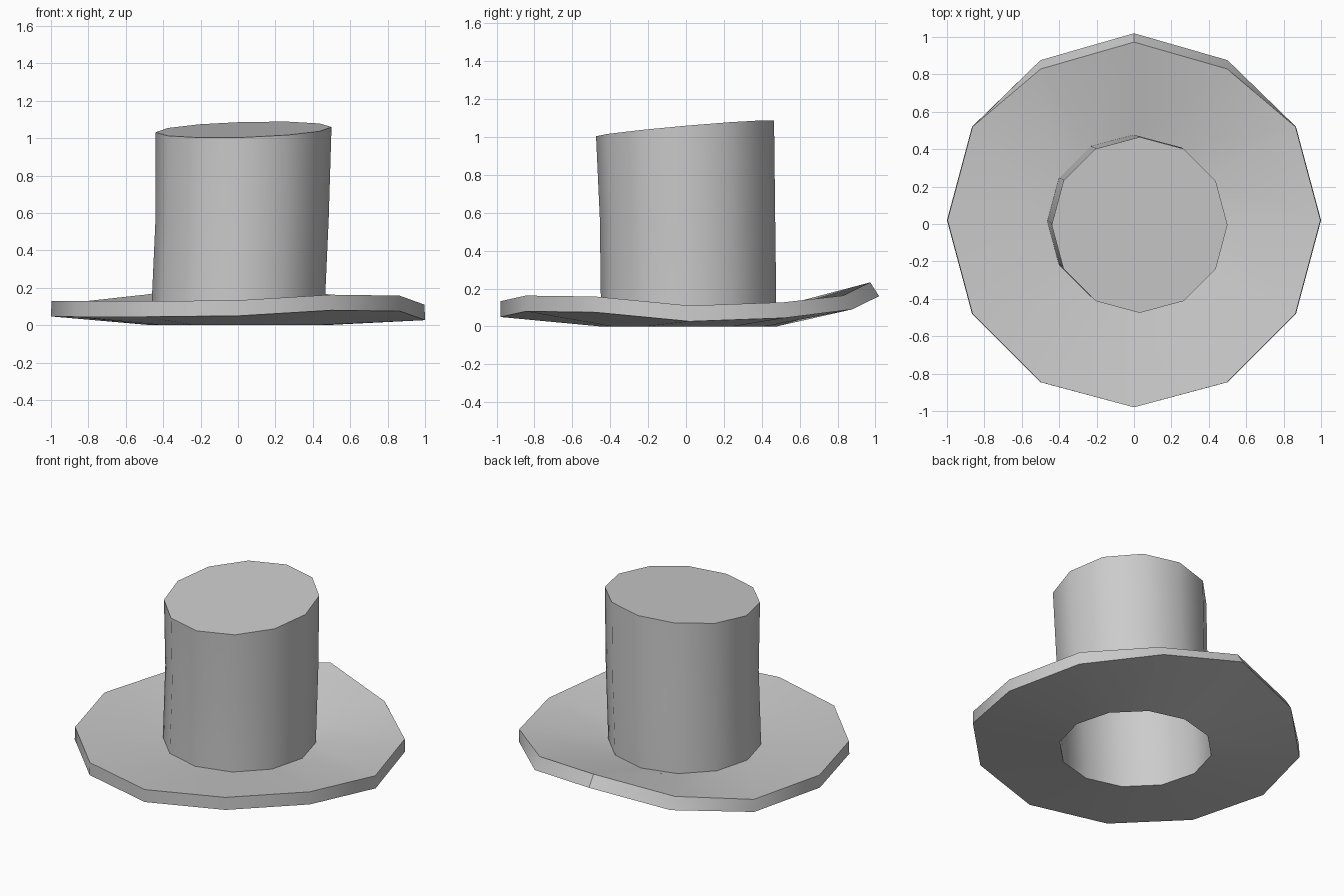
import bpy, bmesh, math

if "Cube" in bpy.data.objects:
    bpy.data.objects.remove(bpy.data.objects["Cube"])

N = 12


def ring(radius, cx, cy, height):
    """12-sided ring; height(x, y, index) gives z."""
    pts = []
    for i in range(N):
        a = i * math.tau / N
        x, y = cx + radius * math.cos(a), cy + radius * math.sin(a)
        pts.append((x, y, height(x, y, i)))
    return pts


def loft(name, rings, cap=False, closed=False):
    bm = bmesh.new()
    loops = [[bm.verts.new(p) for p in r] for r in rings]
    pairs = list(zip(loops, loops[1:]))
    if closed:
        bm.faces.new  # ring of strips stays open only at the inner wall
    for lo, hi in pairs:
        for i in range(N):
            j = (i + 1) % N
            bm.faces.new((lo[i], lo[j], hi[j], hi[i]))
    if cap:
        bm.faces.new(loops[-1])
    mesh = bpy.data.meshes.new(name)
    bm.to_mesh(mesh)
    bm.free()
    obj = bpy.data.objects.new(name, mesh)
    bpy.context.collection.objects.link(obj)
    bpy.ops.object.select_all(action='DESELECT')
    obj.select_set(True)
    bpy.context.view_layer.objects.active = obj
    bpy.ops.object.shade_smooth_by_angle(angle=math.radians(35))
    return obj


# Crown: open below, leaning slightly, with a tilted flat top
base_r, base_y = 0.463, 0.014
crown_rings = [
    ring(base_r, 0, base_y, lambda x, y, i: 0.0),
    ring(base_r, 0, base_y, lambda x, y, i: 0.085),
    ring(0.463, 0.022, 0.008, lambda x, y, i: 0.57),
    ring(0.47, 0.03, -0.005, lambda x, y, i: 1.045 + 0.088 * y + 0.03 * x),
]
loft("crown", crown_rings, cap=True)

# Brim: wavy thick ring, underside heights listed from +x counter-clockwise
wave = [0.027, 0.045, 0.09, 0.16, 0.09, 0.04, 0.047, 0.045, 0.045, 0.05, 0.08, 0.075]
under = ring(1.0, 0, 0.02, lambda x, y, i: wave[i])
under = [(x, y * 0.98 if y > 0.95 else y, z) for x, y, z in under]
under = [(x, y + (0.02 if i == 3 else -0.01 if i in (2, 4) else 0), z)
         for i, (x, y, z) in enumerate(under)]
upper = []
for i, (x, y, z) in enumerate(under):
    back = i in (2, 3, 4)                     # the back edge curls up
    inset = 0.047 if back else 0.0
    upper.append((x * 0.997, y - inset, z + (0.073 if back else 0.083)))

loft("brim", [crown_rings[0], under, upper, crown_rings[1]]).data.flip_normals()
